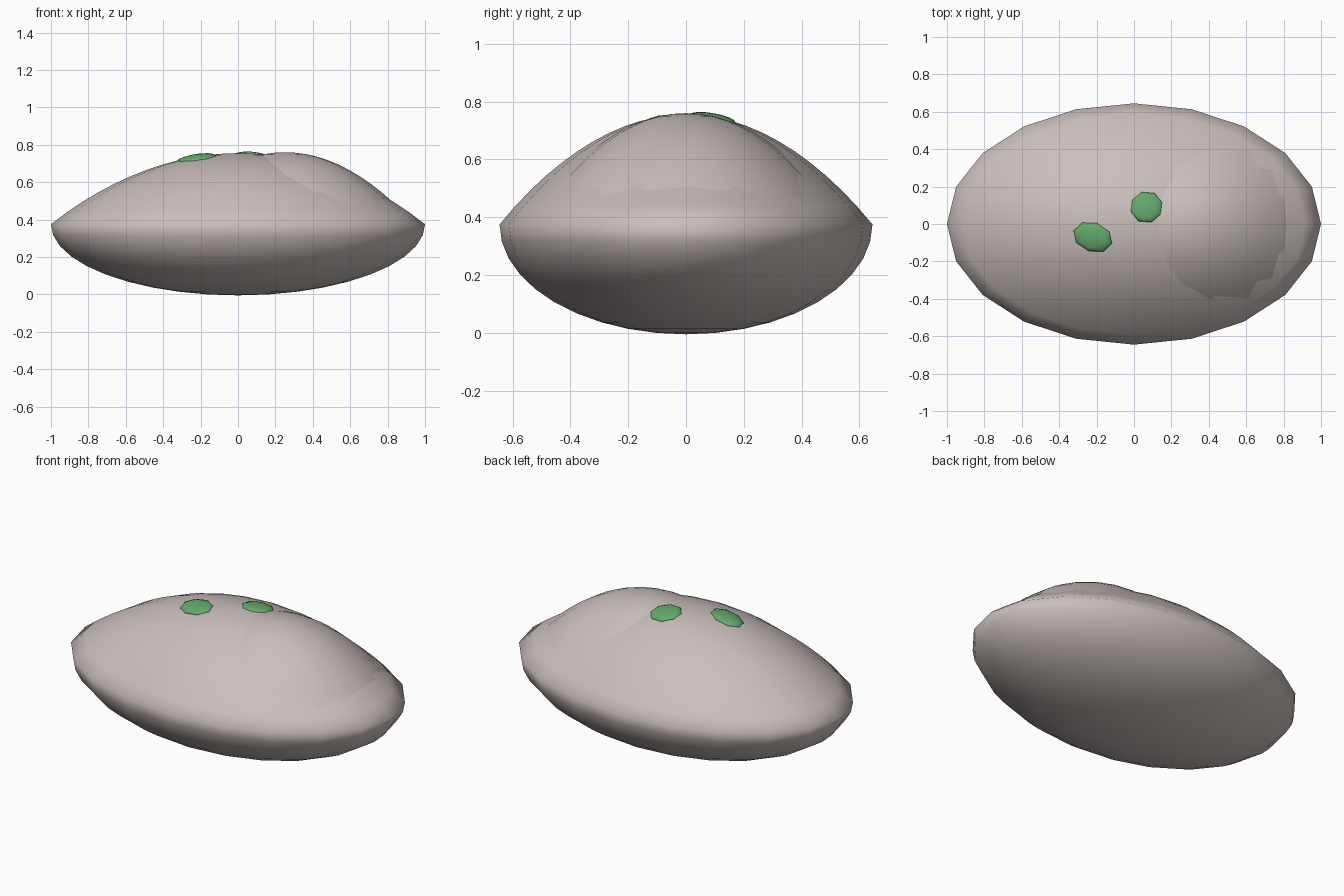
import bpy, bmesh, math
from mathutils import Vector, Matrix

cube = bpy.data.objects.get("Cube")
if cube:
    bpy.data.objects.remove(cube, do_unlink=True)


def material(name, color):
    m = bpy.data.materials.new(name)
    m.use_nodes = True
    m.diffuse_color = color
    m.node_tree.nodes["Principled BSDF"].inputs["Base Color"].default_value = color
    return m


stone = material("warm grey", (0.59, 0.52, 0.50, 1))
green = material("leaf green", (0.13, 0.40, 0.15, 1))


def lathe(name, profile, sides, scale, matrix, mat):
    """Spin a (radius, height) profile about z, then scale and place it."""
    bm = bmesh.new()
    pts = [bm.verts.new((r, 0, z)) for r, z in profile]
    edges = [bm.edges.new(pair) for pair in zip(pts, pts[1:])]
    bmesh.ops.spin(bm, geom=pts + edges, axis=(0, 0, 1), cent=(0, 0, 0),
                   angle=math.tau, steps=sides)
    bmesh.ops.remove_doubles(bm, verts=bm.verts, dist=0.0005)
    bmesh.ops.scale(bm, vec=scale, verts=bm.verts)
    bmesh.ops.transform(bm, matrix=matrix, verts=bm.verts)
    bmesh.ops.recalc_face_normals(bm, faces=bm.faces)
    for f in bm.faces:
        f.smooth = True
    mesh = bpy.data.meshes.new(name)
    bm.to_mesh(mesh)
    bm.free()
    mesh.materials.append(mat)
    obj = bpy.data.objects.new(name, mesh)
    bpy.context.collection.objects.link(obj)
    return obj


def dome(power, rows):
    """Pointed-rim cap from the rim up to the crown."""
    return [(1 - i / rows, (1 - (1 - i / rows) ** 2) ** power) for i in range(rows + 1)]


def bowl(rows):
    """Round underside from the pole up to just below the rim."""
    quarter = math.pi / 2 / rows
    return [(math.sin(i * quarter), -math.cos(i * quarter)) for i in range(rows)]


# Main body: round bowl below, flatter cap above
RIM, WIDTH, RISE = 0.375, 0.645, 0.38
lathe("body", bowl(10) + dome(0.98, 12), 20, (1, WIDTH, RISE),
      Matrix.Translation((0, 0, RIM)), stone)

# Raised hump on one end of the cap
lathe("hump", [(0, 0)] + dome(1.0, 12), 20, (0.69, 0.56, 0.38),
      Matrix.Translation((0.25, 0, 0.38)), stone)


# Green patches lying on the cap
def patch(name, x, y, size, turn):
    z = RIM + RISE * (1 - x * x - (y / WIDTH) ** 2)
    normal = Vector((2 * RISE * x, 2 * RISE * y / WIDTH ** 2, 1))
    tilt = Vector((0, 0, 1)).rotation_difference(normal).to_matrix().to_4x4()
    place = Matrix.Translation((x, y, z - 0.006)) @ tilt @ Matrix.Rotation(turn, 4, "Z")
    cap = bowl(4)
    ball = cap + [(1, 0)] + [(r, -h) for r, h in reversed(cap)]
    lathe(name, ball, 8, size, place, green)


patch("left_patch", 0.067, 0.09, (0.09, 0.085, 0.02), 0.3)
patch("right_patch", -0.22, -0.07, (0.11, 0.08, 0.023), -0.3)
